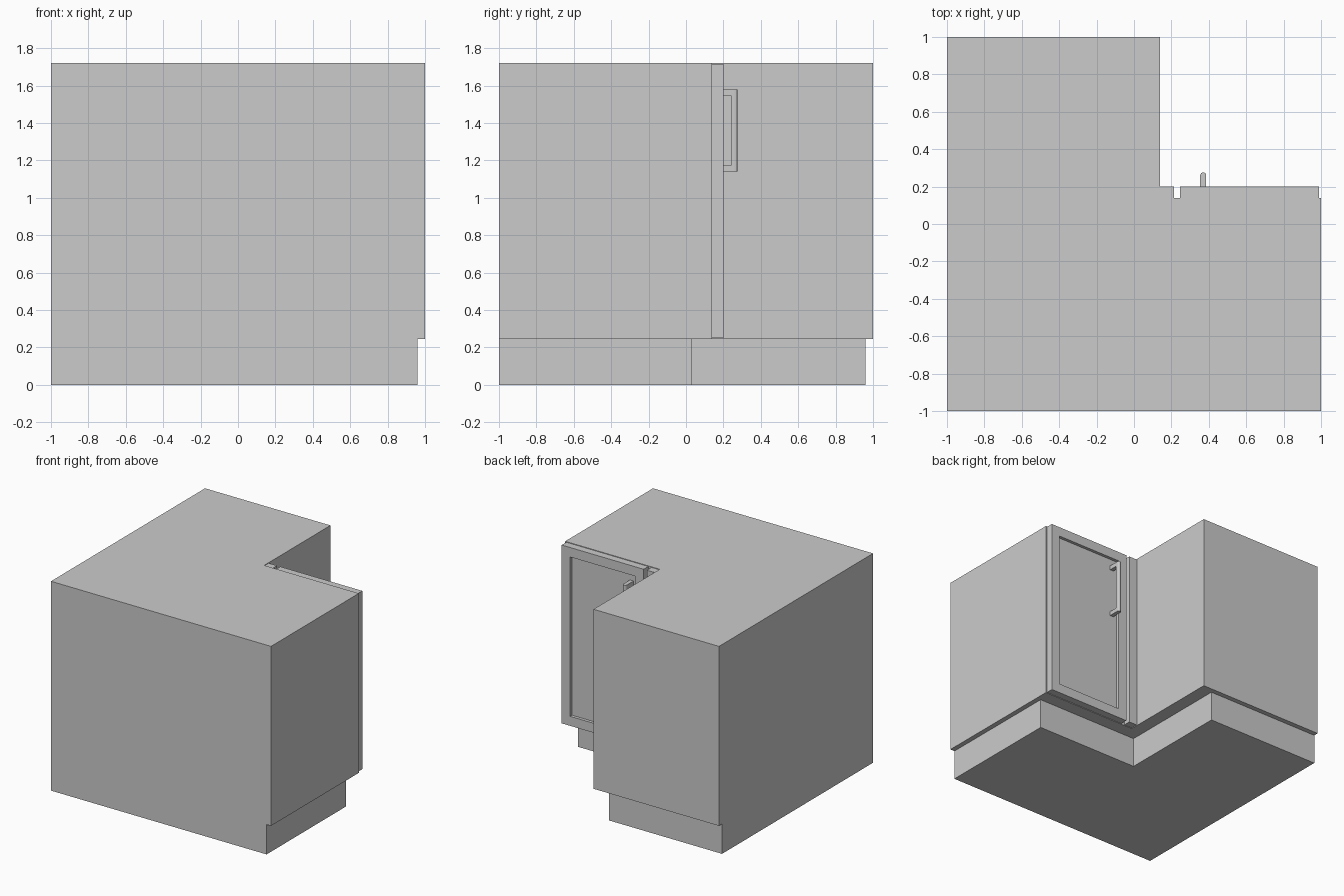
import bpy, bmesh, math

cube = bpy.data.objects.get("Cube")
if cube:
    bpy.data.objects.remove(cube, do_unlink=True)

# Single flat grey for the whole cabinet
GREY = (0.6, 0.6, 0.6, 1)
grey = bpy.data.materials.new("plain grey")
grey.use_nodes = True
grey.diffuse_color = GREY
grey.node_tree.nodes["Principled BSDF"].inputs["Base Color"].default_value = GREY


def finish(name, bm):
    bmesh.ops.recalc_face_normals(bm, faces=bm.faces)
    mesh = bpy.data.meshes.new(name)
    bm.to_mesh(mesh)
    bm.free()
    mesh.materials.append(grey)
    obj = bpy.data.objects.new(name, mesh)
    bpy.context.collection.objects.link(obj)
    return obj


def prism(bm, outline, z0, z1):
    """Extrude a plan outline from z0 to z1."""
    face = bm.faces.new([bm.verts.new((x, y, z0)) for x, y in outline])
    ext = bmesh.ops.extrude_face_region(bm, geom=[face])
    verts = [g for g in ext["geom"] if isinstance(g, bmesh.types.BMVert)]
    bmesh.ops.translate(bm, verts=verts, vec=(0, 0, z1 - z0))


def rect(x0, x1, y0, y1):
    return [(x0, y0), (x1, y0), (x1, y1), (x0, y1)]


def corner_plan(end, inner_x, inner_y):
    """L-shaped plan with the notch at the back left."""
    return [(-1, -1), (end, -1), (end, inner_y), (inner_x, inner_y),
            (inner_x, end), (-1, end)]


def solid(name, outline, z0, z1):
    bm = bmesh.new()
    prism(bm, outline, z0, z1)
    return finish(name, bm)


BASE, TOP = 0.245, 1.72
DOOR_LOW, DOOR_HIGH = 0.25, 1.715
BACK, FRONT = 0.14, 0.2
LEFT, RIGHT = 0.99, 0.245

# Recessed plinth, cabinet body and corner filler strip
solid("plinth", corner_plan(0.96, 0.03, 0.03), 0, BASE)
solid("cabinet_body", corner_plan(1, 0.14, BACK), BASE, TOP)
solid("corner_filler", rect(0.14, 0.215, BACK, FRONT), DOOR_LOW, DOOR_HIGH)

# Framed door with a sunken panel
STILE, RECESS = 0.11, 0.025
bm = bmesh.new()
prism(bm, rect(RIGHT, LEFT, BACK, FRONT), DOOR_LOW, DOOR_HIGH)
bmesh.ops.recalc_face_normals(bm, faces=bm.faces)
bm.normal_update()
panel = max(bm.faces, key=lambda f: f.normal.y)
bmesh.ops.inset_region(bm, faces=[panel], thickness=STILE)
ext = bmesh.ops.extrude_face_region(bm, geom=[panel])
moved = [g for g in ext["geom"] if isinstance(g, bmesh.types.BMVert)]
bmesh.ops.translate(bm, verts=moved, vec=(0, -RECESS, 0))
if panel.is_valid:
    bmesh.ops.delete(bm, geom=[panel], context="FACES_ONLY")
finish("door", bm)

# Bar handle: rounded grip on two short legs
GRIP_X, HALF = 0.37, 0.016
LOW, HIGH, LEG = 1.14, 1.58, 0.035
arc = [(GRIP_X + HALF * math.cos(math.pi * i / 8),
        0.26 + HALF * math.sin(math.pi * i / 8)) for i in range(9)]
grip = [(GRIP_X - HALF, 0.243), (GRIP_X + HALF, 0.243)] + arc
solid("handle_grip", grip, LOW, HIGH)
for name, z in (("handle_lower_leg", LOW), ("handle_upper_leg", HIGH - LEG)):
    solid(name, rect(GRIP_X - HALF, GRIP_X + HALF, FRONT - RECESS, 0.243), z, z + LEG)
